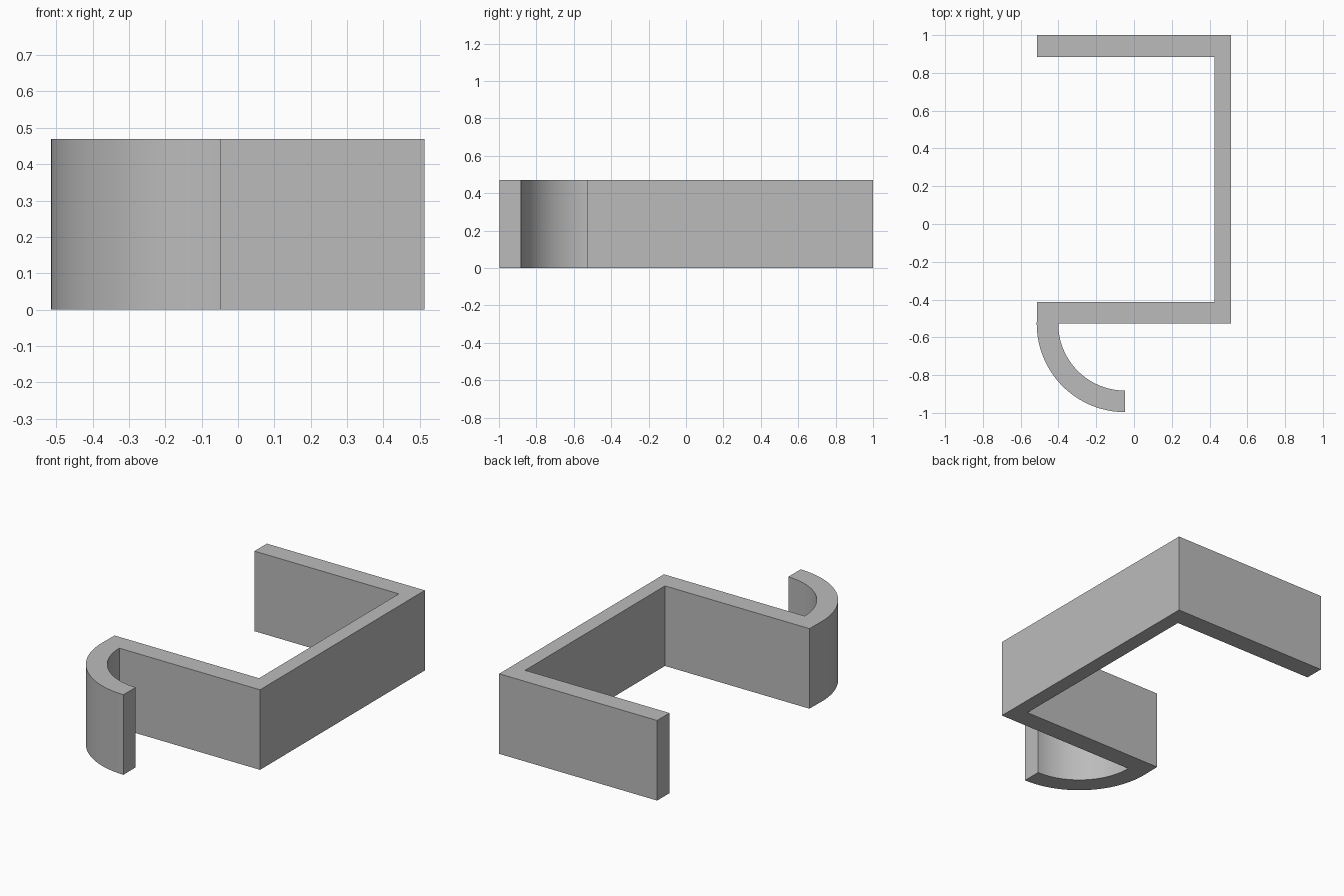
import bpy, bmesh, math

if "Cube" in bpy.data.objects:
    bpy.data.objects.remove(bpy.data.objects["Cube"])

HEIGHT = 0.47
LEFT, RIGHT = -0.513, 0.513
CX, CY = -0.047, -0.528          # centre of the hook's curve
R_OUT, R_IN = 0.468, 0.354
SEGMENTS = 32


def arc(radius, start, end):
    """Points on the hook curve between two angles in degrees."""
    return [(CX + radius * math.cos(a), CY + radius * math.sin(a))
            for a in (math.radians(start + (end - start) * i / SEGMENTS)
                      for i in range(SEGMENTS + 1))]


# Clip outline: back arm, spine, front arm, then the curved hook
outline = [(RIGHT, 1.0), (LEFT, 1.0), (LEFT, 0.885), (0.425, 0.885),
           (0.425, -0.412), (LEFT, -0.412)]
outline += arc(R_OUT, 180, 270)
outline += arc(R_IN, 270, 180)
outline += [(RIGHT, CY)]

# Extrude the outline upward
bm = bmesh.new()
base = bm.faces.new([bm.verts.new((x, y, 0)) for x, y in outline])
top = bmesh.ops.extrude_face_region(bm, geom=[base], use_keep_orig=True)
bmesh.ops.translate(bm, vec=(0, 0, HEIGHT),
                    verts=[v for v in top["geom"] if isinstance(v, bmesh.types.BMVert)])
bmesh.ops.recalc_face_normals(bm, faces=bm.faces)
mesh = bpy.data.meshes.new("hooked_clip")
bm.to_mesh(mesh)
bm.free()

clip = bpy.data.objects.new("hooked_clip", mesh)
bpy.context.collection.objects.link(clip)

# Plain grey
grey = bpy.data.materials.new("grey")
grey.diffuse_color = (0.5, 0.5, 0.5, 1)
grey.use_nodes = True
grey.node_tree.nodes["Principled BSDF"].inputs["Base Color"].default_value = grey.diffuse_color
mesh.materials.append(grey)

# Smooth curve, sharp corners
bpy.context.view_layer.objects.active = clip
clip.select_set(True)
bpy.ops.object.shade_smooth_by_angle(angle=math.radians(30))
